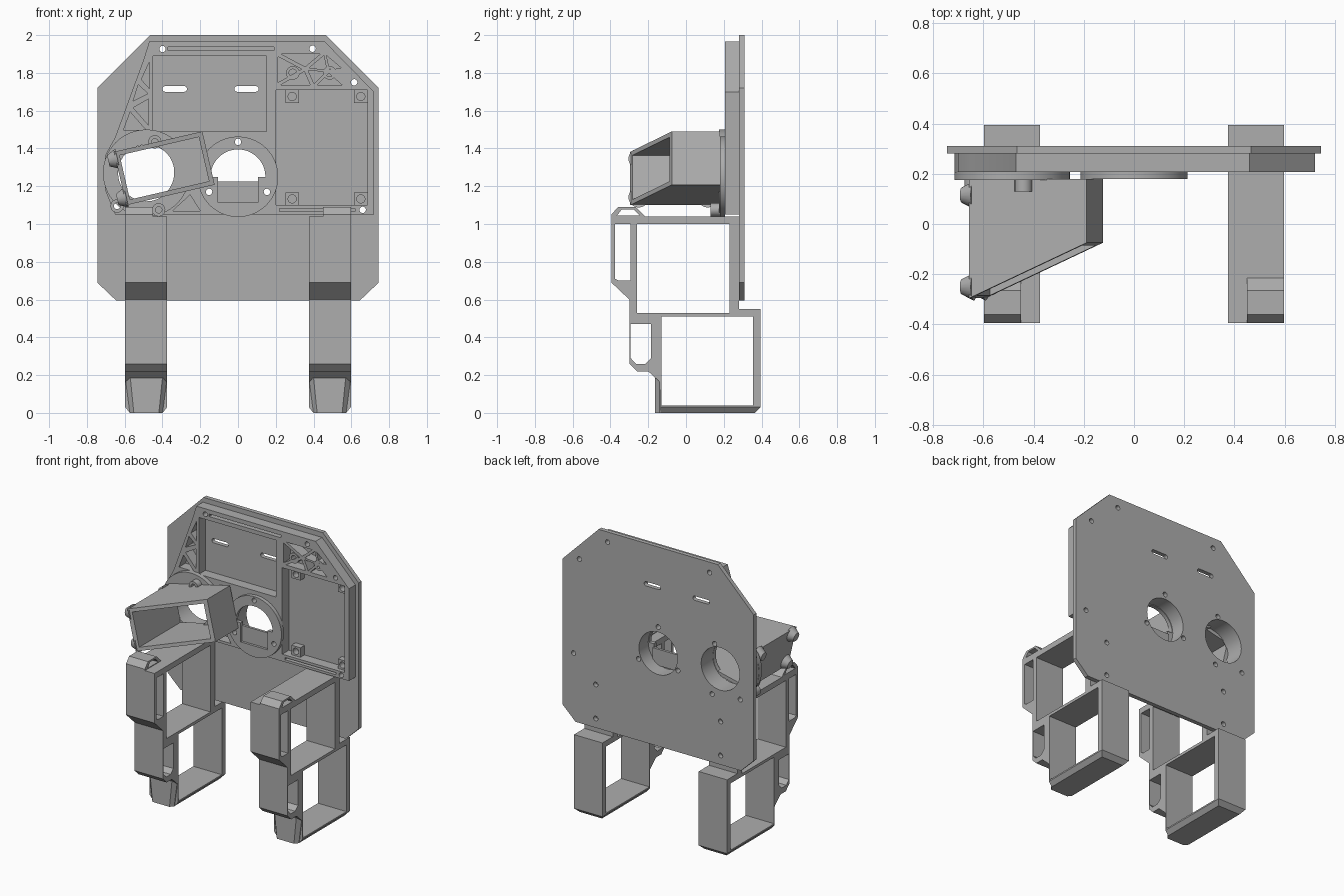
import bpy, bmesh
from math import cos, sin, pi, radians
from mathutils import Matrix, Vector

cube = bpy.data.objects.get("Cube")
if cube:
    bpy.data.objects.remove(cube, do_unlink=True)

grey = bpy.data.materials.new("matte grey")
grey.use_nodes = True
colour = (0.42, 0.42, 0.42, 1)
grey.diffuse_color = colour
grey.node_tree.nodes["Principled BSDF"].inputs["Base Color"].default_value = colour

TURN = {"X": Matrix.Rotation(pi / 2, 4, "Z") @ Matrix.Rotation(pi / 2, 4, "X"),
        "Y": Matrix.Rotation(pi / 2, 4, "X"),
        "Z": Matrix()}


def arc(x, y, r, start=0, end=360, n=40):
    full = end - start == 360
    steps = n if full else n - 1
    angles = [radians(start + (end - start) * i / steps) for i in range(n)]
    return [(x + r * cos(a), y + r * sin(a)) for a in angles]


def hole(x, y, r=0.017):
    return arc(x, y, r, n=16)


def rect(x0, x1, y0, y1):
    return [(x0, y0), (x1, y0), (x1, y1), (x0, y1)]


def slot(x, y, length, r):
    h = length / 2 - r
    return arc(x + h, y, r, -90, 90, 10) + arc(x - h, y, r, 90, 270, 10)


def cell(*pts):
    """Truss opening: a triangle shrunk to leave ribs around it."""
    c = sum((Vector(p) for p in pts), Vector((0, 0))) / 3
    return [tuple(c + (Vector(p) - c) * 0.78) for p in pts]


def add_mesh(name, mesh):
    obj = bpy.data.objects.new(name, mesh)
    bpy.context.scene.collection.objects.link(obj)
    mesh.materials.clear()
    mesh.materials.append(grey)
    bpy.ops.object.select_all(action="DESELECT")
    obj.select_set(True)
    bpy.context.view_layer.objects.active = obj
    bpy.ops.object.shade_smooth_by_angle(angle=radians(28))
    return obj


def prism(name, loops, lo, hi, axis="Y", place=Matrix(), edit=None):
    """Extrude an outline with holes between lo and hi along an axis."""
    curve = bpy.data.curves.new(name, "CURVE")
    curve.dimensions = "2D"
    curve.fill_mode = "BOTH"
    curve.extrude = (hi - lo) / 2
    for pts in loops:
        s = curve.splines.new("POLY")
        s.points.add(len(pts) - 1)
        for p, (a, b) in zip(s.points, pts):
            p.co = (a, b, 0, 1)
        s.use_cyclic_u = True
    tmp = bpy.data.objects.new("temp", curve)
    bpy.context.scene.collection.objects.link(tmp)
    deps = bpy.context.evaluated_depsgraph_get()
    mesh = bpy.data.meshes.new_from_object(tmp.evaluated_get(deps))
    bpy.data.objects.remove(tmp, do_unlink=True)
    shift = Vector([(lo + hi) / 2 if a == axis else 0 for a in "XYZ"])
    mesh.transform(Matrix.Translation(shift) @ TURN[axis])
    bm = bmesh.new()
    bm.from_mesh(mesh)
    bmesh.ops.remove_doubles(bm, verts=bm.verts, dist=0.0001)
    if edit:
        for v in bm.verts:
            edit(v.co)
    bmesh.ops.transform(bm, matrix=place, verts=bm.verts)
    bmesh.ops.recalc_face_normals(bm, faces=bm.faces)
    bm.to_mesh(mesh)
    bm.free()
    return add_mesh(name, mesh)


# Positions shared by the plate and the parts on it
DUCT = (-0.485, 1.27)
PORT = (0, 1.25)
BORE = 0.15
slots = [slot(-0.335, 1.715, 0.13, 0.015), slot(0.045, 1.715, 0.13, 0.015)]
bores = [arc(*DUCT, BORE), arc(*PORT, BORE)]
duct_screws = [(-0.64, 1.095), (-0.42, 1.075), (-0.44, 1.435)]
port_screws = [(0, 1.435), (0.153, 1.17), (-0.153, 1.17)]
edge_screws = [(-0.4, 1.926), (0.395, 1.928), (0.615, 1.75), (0.66, 1.075)]
screw_holes = [hole(*p) for p in duct_screws + port_screws + edge_screws]
leg_holes = [hole(s * 0.487, z) for s in (-1, 1) for z in (0.66, 0.9)]

# Back plate
half = [(0.645, 0.595), (0.745, 0.69), (0.745, 1.72), (0.465, 2)]
plate = half + [(-x, z) for x, z in reversed(half)]
prism("back_plate", [plate] + slots + bores + screw_holes + leg_holes, 0.28, 0.31)

# Ribbed frame on the front of the plate
frame = [(-0.47, 1.965), (0.46, 1.965), (0.72, 1.7), (0.72, 1.05), (-0.65, 1.05),
         (-0.7, 1.17), (-0.715, 1.27), (-0.7, 1.37), (-0.65, 1.46), (-0.5, 1.87)]
pockets = [rect(-0.45, 0.15, 1.49, 1.89), rect(0.2, 0.685, 1.1, 1.71),
           rect(-0.37, 0.19, 1.918, 1.936), rect(0.22, 0.62, 1.067, 1.082)]
a, b, c = (0.2, 1.73), (0.2, 1.905), (0.46, 1.905)
d, e, f = (0.57, 1.73), (0.4, 1.73), (0.56, 1.82)
p, q = (0.36, 1.82), (0.48, 1.81)
truss = [(a, b, p), (a, p, e), (b, c, p), (p, c, q), (p, q, e), (q, e, d), (c, f, q),
         ((-0.62, 1.49), (-0.47, 1.49), (-0.575, 1.61)),
         ((-0.465, 1.5), (-0.465, 1.68), (-0.57, 1.62)),
         ((-0.565, 1.64), (-0.465, 1.69), (-0.53, 1.75)),
         ((-0.465, 1.7), (-0.465, 1.88), (-0.52, 1.76)),
         ((-0.37, 1.06), (-0.18, 1.06), (-0.25, 1.17))]
prism("ribbed_frame", [frame] + pockets + bores + screw_holes
      + [cell(*t) for t in truss], 0.207, 0.28)

# Screw bosses in the corners of the large pocket and in the truss
for x in (0.287, 0.65):
    for z in (1.133, 1.675):
        prism("pocket_boss", [rect(x - 0.035, x + 0.035, z - 0.034, z + 0.034),
                              hole(x, z, 0.022)], 0.235, 0.28)
for x in (0.29, 0.485):
    prism("truss_boss", [arc(x, 1.8, 0.036, n=20), hole(x, 1.8, 0.02)], 0.207, 0.28)

# Central port cover with a half-round window
window = arc(*PORT, 0.145, 0, 180, 24) + [(-0.105, 1.25), (-0.105, 1.115),
                                          (0.105, 1.115), (0.105, 1.25)]
prism("port_cover", [arc(*PORT, 0.213, n=56), window]
      + [hole(*s) for s in port_screws], 0.18, 0.207)
prism("port_shutter", [rect(-0.11, 0.11, 1.11, 1.225)], 0.197, 0.215)

# Duct flange and its screw bosses
prism("duct_flange", [arc(*DUCT, 0.23, n=56), arc(*DUCT, BORE)], 0.175, 0.207)
for x, z in duct_screws:
    prism("duct_boss", [arc(x, z, 0.035, n=20), hole(x, z)], 0.13, 0.207)

# Tilted hood with an oblique mouth
tilt = Matrix.Translation((-0.39, 0, 1.295)) @ Matrix.Rotation(radians(-13), 4, "Y")
W, H, WALL = 0.24, 0.145, 0.025


def slant(co):
    if co.y < 0.1:
        co.y = -0.185 + 0.46 * co.x


prism("hood", [rect(-W, W, -H, H), rect(-W + WALL, W - WALL, -H + WALL, H - WALL)],
      0, 0.18, place=tilt, edit=slant)
back = arc(-0.1, 0, BORE, 65, -65, 24) + [(W - 0.01, -H + 0.01), (W - 0.01, H - 0.01)]
prism("hood_back", [back], 0.15, 0.18, place=tilt)

# Small round lugs on the outer side of the hood
for y in (0.115, -0.25):
    for v in (-0.105, 0.105):
        bm = bmesh.new()
        bmesh.ops.create_cone(bm, cap_ends=True, segments=20, radius1=0.055, radius2=0.03,
                              depth=0.05, matrix=tilt @ Matrix.Translation((-W - 0.015, y, v))
                              @ Matrix.Rotation(-pi / 2, 4, "Y"))
        mesh = bpy.data.meshes.new("hood_lug")
        bm.to_mesh(mesh)
        bm.free()
        add_mesh("hood_lug", mesh)

# Legs: an open side profile with hooks and feet, mirrored left and right
profile = [(-0.395, 1.04), (-0.395, 0.69), (-0.3, 0.6), (-0.3, 0.26), (-0.26, 0.22),
           (-0.2, 0.22), (-0.135, 0.16), (-0.135, 0.03), (-0.135, 0), (0.365, 0), (0.395, 0.03),
           (0.395, 0.55), (0.28, 0.55), (0.28, 1.04)]
openings = [rect(-0.26, 0.23, 0.53, 1.0), rect(-0.13, 0.355, 0.04, 0.51),
            [(-0.375, 1), (-0.375, 0.71), (-0.355, 0.7), (-0.295, 0.7), (-0.295, 1)],
            [(-0.293, 0.47), (-0.293, 0.29), (-0.265, 0.26), (-0.215, 0.26),
             (-0.185, 0.29), (-0.185, 0.47)]]
hook = [[(-0.395, 1.035), (-0.395, 1.05), (-0.36, 1.09), (-0.265, 1.09), (-0.21, 1.035)],
        [(-0.365, 1.045), (-0.34, 1.078), (-0.278, 1.078), (-0.245, 1.045)]]
toe = [(0.375, -0.13), (0.375, -0.14), (0.4, -0.165), (0.57, -0.165),
       (0.597, -0.14), (0.597, -0.13)]


def chamfer_sole(co):
    if co.z < 0.005:
        co.x = 0.486 + (co.x - 0.486) * 0.78


for side, sign in (("left", 1), ("right", -1)):
    flip = Matrix.Scale(sign, 4, (1, 0, 0))
    prism(side + "_leg", [profile] + openings, 0.375, 0.597, "X", flip, chamfer_sole)
    prism(side + "_hook", hook, 0.45, 0.597, "X", flip)
    prism(side + "_toe", [toe], 0.0, 0.185, "Z", flip, chamfer_sole)
